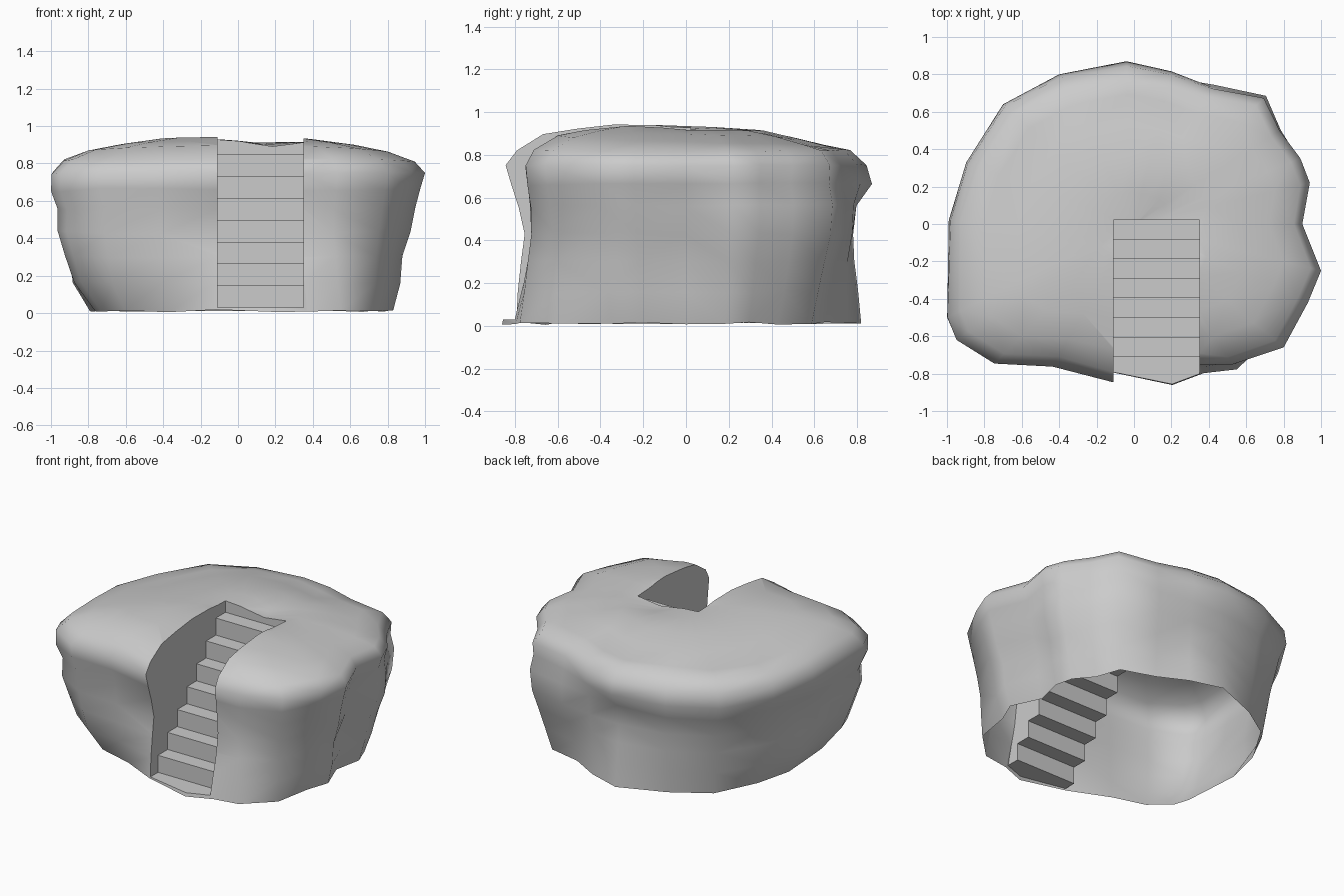
import bpy
import bmesh
import math
from mathutils import Vector, noise

cube = bpy.data.objects.get("Cube")
if cube:
    bpy.data.objects.remove(cube, do_unlink=True)

stone = bpy.data.materials.new("grey_stone")
stone.use_nodes = True
grey = (0.6, 0.6, 0.6, 1.0)
stone.diffuse_color = grey
stone.node_tree.nodes["Principled BSDF"].inputs["Base Color"].default_value = grey

# Plan outline of the boulder's rim, counter-clockwise from the +x side
OUTLINE = [(1.0, -.25), (.9, 0), (.94, .22), (.89, .35), (.78, .5), (.7, .68),
           (.42, .74), (.2, .82), (-.04, .87), (-.4, .8), (-.7, .64), (-.9, .33),
           (-1.0, .02), (-1.0, -.25), (-1.0, -.5), (-.95, -.62), (-.75, -.75),
           (-.44, -.77), (-.12, -.84), (.2, -.84), (.35, -.75), (.53, -.75),
           (.8, -.66), (.93, -.42)]

# Wall profile: height, then outline scale every 30 degrees from +x
WALL = [(.01, .83, .85, .88, .95, .86, .83, .79, .76, .85, .98, 1.08, .83),
        (.16, .87, .91, .91, .92, .88, .87, .88, .87, .92, .94, 1.03, .87),
        (.3, .87, .96, .95, .9, .9, .88, .88, .92, .94, .91, 1.0, .88),
        (.43, .92, 1.0, 1.0, .9, .92, .92, .9, .96, .95, .88, .98, .91),
        (.56, .94, 1.0, 1.0, .91, .96, .96, .93, .97, .95, .93, .98, .95),
        (.66, .97, .98, .99, 1.0, 1.0, 1.0, .99, 1.0, .98, .97, .99, .98),
        (.75, 1.0, 1.0, .98, .97, .98, .99, .98, 1.0, .99, 1.01, 1.0, 1.0),
        (.82, .95, .94, .92, .88, .91, .91, .93, .93, .92, .95, .95, .94)]

# Crown rings: outline scale and height
CROWN = [(.8, .88), (.62, .91), (.42, .935), (.2, .94)]

# Shallow dips in the crown: centre, depth and squared spread
DIPS = [((.17, .03), .045, .03), ((.1, .7), .03, .09), ((-.8, .35), .035, .12)]


def add_object(name, bm):
    bmesh.ops.recalc_face_normals(bm, faces=bm.faces[:])
    mesh = bpy.data.meshes.new(name)
    bm.to_mesh(mesh)
    bm.free()
    mesh.materials.append(stone)
    obj = bpy.data.objects.new(name, mesh)
    bpy.context.collection.objects.link(obj)
    return obj


def crown_point(x, y, z):
    # Slightly higher towards the front, lower at the sides and in the dips
    z -= .03 * (y + .1) + .03 * x * x
    for centre, depth, spread in DIPS:
        z -= depth * math.exp(-(Vector((x, y)) - Vector(centre)).length_squared / spread)
    return x, y, z


def wall_scale(x, y, scales):
    turn = math.atan2(y, x) / (math.pi / 6) % 12
    i = int(turn)
    return scales[i % 12] + (scales[(i + 1) % 12] - scales[i % 12]) * (turn - i)


def make_boulder():
    bm = bmesh.new()
    rings = []
    for z, *scales in WALL:
        ring = []
        for x, y in OUTLINE:
            bump = noise.noise(Vector((x * 3, y * 3, z * 4)))
            scale = wall_scale(x, y, scales) + (.02 * bump if .1 < z < .6 else 0)
            ring.append(bm.verts.new((x * scale, y * scale, z + .018 * bump)))
        rings.append(ring)
    # Plug below the base, so that the stairs can be cut from a closed solid
    rings.insert(0, [bm.verts.new((v.co.x, v.co.y, -.1)) for v in rings[0]])
    for scale, z in CROWN:
        rings.append([bm.verts.new(crown_point(x * scale, y * scale, z))
                      for x, y in OUTLINE])
    count = len(OUTLINE)
    for low, high in zip(rings, rings[1:]):
        for i in range(count):
            j = (i + 1) % count
            bm.faces.new((low[i], low[j], high[j], high[i]))
    peak = bm.verts.new(crown_point(0, 0, .94))
    for i in range(count):
        bm.faces.new((rings[-1][i], rings[-1][(i + 1) % count], peak))
    bm.faces.new(rings[0])
    bmesh.ops.triangulate(bm, faces=bm.faces[:])
    return add_object("boulder_with_stairs", bm)


def make_stair_cutter():
    # Stepped side profile extruded across the stair width
    profile = [(-1.2, .03)]
    for i in range(8):
        y, z = -.71 + i * .1045, .03 + i * .117
        profile += [(y, z), (y, z + .117 if i < 7 else 1.3)]
    profile.append((-1.2, 1.3))
    bm = bmesh.new()
    face = bm.faces.new([bm.verts.new((-.11, y, z)) for y, z in profile])
    side = bmesh.ops.extrude_face_region(bm, geom=[face])
    moved = [v for v in side["geom"] if isinstance(v, bmesh.types.BMVert)]
    bmesh.ops.translate(bm, verts=moved, vec=(.46, 0, 0))
    cutter = add_object("stair_cutter", bm)
    cutter.hide_render = True
    return cutter


# Carve the staircase out of the boulder
boulder = make_boulder()
cutter = make_stair_cutter()
cut = boulder.modifiers.new("stairs", "BOOLEAN")
cut.operation = "DIFFERENCE"
cut.solver = "EXACT"
cut.object = cutter
bpy.context.view_layer.objects.active = boulder
boulder.select_set(True)
bpy.ops.object.modifier_apply(modifier=cut.name)
bpy.data.objects.remove(cutter, do_unlink=True)

# Leave the underside open, like a hollow shell
bm = bmesh.new()
bm.from_mesh(boulder.data)
under = [f for f in bm.faces if min(v.co.z for v in f.verts) < -.05]
bmesh.ops.delete(bm, geom=under, context="FACES")
bm.to_mesh(boulder.data)
bm.free()
bpy.ops.object.shade_smooth_by_angle(angle=math.radians(70))
